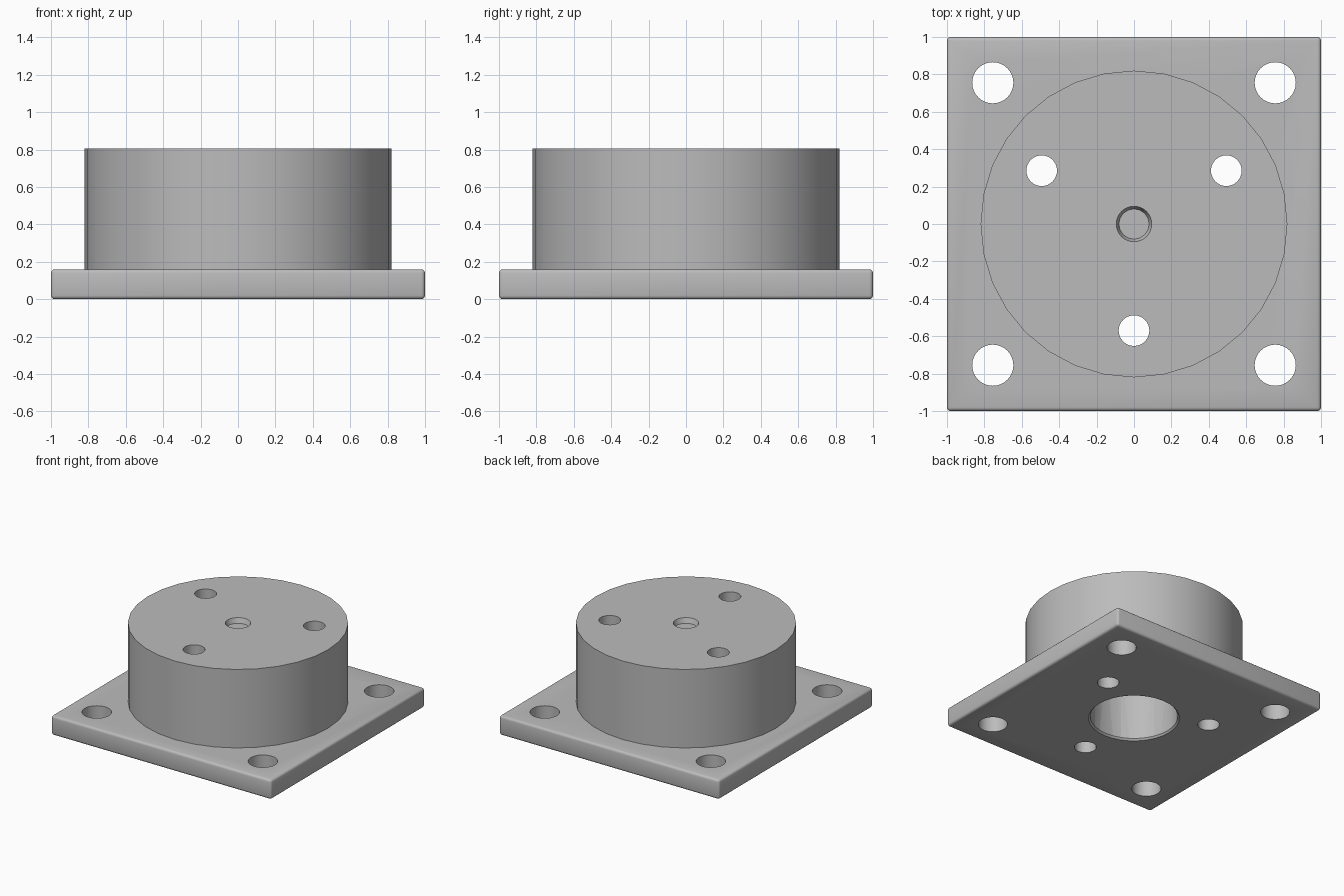
import bpy, math

cube = bpy.data.objects.get("Cube")
if cube:
    bpy.data.objects.remove(cube, do_unlink=True)

steel = bpy.data.materials.new("satin_grey")
steel.use_nodes = True
GREY = (0.5, 0.5, 0.5, 1)
steel.diffuse_color = GREY
steel.node_tree.nodes["Principled BSDF"].inputs["Base Color"].default_value = GREY

PLATE_TOP, HUB_TOP, HUB_RADIUS = 0.16, 0.805, 0.82


def frustum(name, x, y, z0, z1, r0, r1, sides=32):
    """Upright round solid between two heights, with a radius at each end."""
    bpy.ops.mesh.primitive_cone_add(vertices=sides, radius1=r0, radius2=r1,
                                    depth=z1 - z0, location=(x, y, (z0 + z1) / 2))
    obj = bpy.context.object
    obj.name = name
    obj.data.materials.append(steel)
    return obj


def apply_modifier(obj, mod):
    bpy.ops.object.select_all(action='DESELECT')
    obj.select_set(True)
    bpy.context.view_layer.objects.active = obj
    bpy.ops.object.modifier_apply(modifier=mod.name)


def combine(body, tool, operation):
    mod = body.modifiers.new(operation.lower(), 'BOOLEAN')
    mod.operation = operation
    mod.solver = 'EXACT'
    mod.object = tool
    apply_modifier(body, mod)
    bpy.data.objects.remove(tool, do_unlink=True)


# Square base plate with rounded edges
bpy.ops.mesh.primitive_cube_add(size=1, location=(0, 0, PLATE_TOP / 2))
body = bpy.context.object
body.name = "flange_body"
body.scale = (2, 2, PLATE_TOP)
bpy.ops.object.transform_apply(location=True, rotation=False, scale=True)
body.data.materials.append(steel)
bevel = body.modifiers.new("rounded_edges", 'BEVEL')
bevel.width = 0.02
bevel.segments = 3
apply_modifier(body, bevel)

# Round hub, sunk into the plate
combine(body, frustum("hub", 0, 0, 0.08, HUB_TOP, HUB_RADIUS, HUB_RADIUS), 'UNION')

# Four corner mounting holes
for x in (-0.755, 0.755):
    for y in (-0.755, 0.755):
        combine(body, frustum("corner_hole", x, y, -0.1, 0.3, 0.11, 0.11), 'DIFFERENCE')

# Three bolt holes right through the hub
for i in range(3):
    a = math.radians(-90 + 120 * i)
    combine(body, frustum("bolt_hole", 0.57 * math.cos(a), 0.57 * math.sin(a),
                          -0.1, 1, 0.082, 0.082), 'DIFFERENCE')

# Shallow tapered recess in the top
combine(body, frustum("centre_recess", 0, 0, HUB_TOP - 0.04, HUB_TOP + 0.04,
                      0.08, 0.11), 'DIFFERENCE')

# Blind bore from below, with a chamfered mouth
combine(body, frustum("bore", 0, 0, -0.1, 0.6, 0.33, 0.33), 'DIFFERENCE')
combine(body, frustum("bore_chamfer", 0, 0, -0.02, 0.02, 0.36, 0.325), 'DIFFERENCE')

bpy.ops.object.select_all(action='DESELECT')
body.select_set(True)
bpy.context.view_layer.objects.active = body
bpy.ops.object.shade_smooth_by_angle(angle=math.radians(35))
